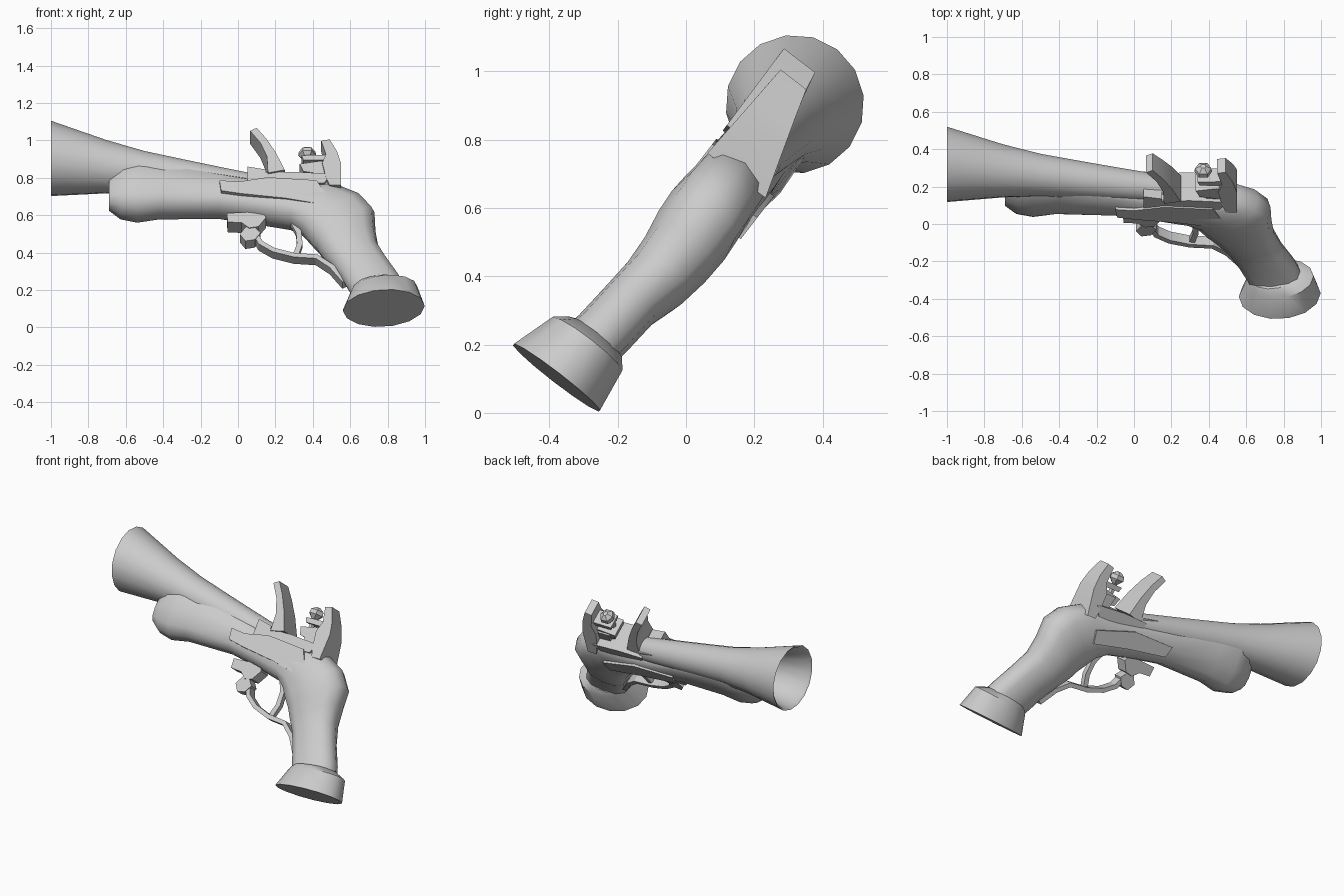
import bpy, bmesh, math
from mathutils import Matrix, Vector

if "Cube" in bpy.data.objects:
    bpy.data.objects.remove(bpy.data.objects["Cube"])

# Local frame: x along the gun, y across it, z up in the gun's plane; then rolled about x
ROLL = Matrix.Rotation(-math.atan2(0.61, 0.79), 4, 'X')


def finish(name, bm, angle=40):
    bmesh.ops.recalc_face_normals(bm, faces=bm.faces)
    bm.transform(ROLL)
    me = bpy.data.meshes.new(name)
    bm.to_mesh(me)
    bm.free()
    ob = bpy.data.objects.new(name, me)
    bpy.context.collection.objects.link(ob)
    bpy.ops.object.select_all(action='DESELECT')
    ob.select_set(True)
    bpy.context.view_layer.objects.active = ob
    bpy.ops.object.shade_smooth_by_angle(angle=math.radians(angle))
    return ob


def loft(name, rings, angle=40):
    """Skin a list of equal-length point rings and cap both ends."""
    bm = bmesh.new()
    vs = [[bm.verts.new(p) for p in r] for r in rings]
    n = len(vs[0])
    for a, b in zip(vs, vs[1:]):
        for i in range(n):
            j = (i + 1) % n
            bm.faces.new((a[i], a[j], b[j], b[i]))
    bm.faces.new(vs[0])
    bm.faces.new(vs[-1])
    return finish(name, bm, angle)


def section(top, bottom, yc, hw, upper=0.8, n=12, lower=0.8):
    """Rounded section spanning two points of the side profile; small powers are squarer."""
    t, b = Vector((top[0], yc, top[1])), Vector((bottom[0], yc, bottom[1]))
    mid, half = (t + b) / 2, (t - b) / 2
    pts = []
    for i in range(n):
        a = 2 * math.pi * i / n
        c, s = math.cos(a), math.sin(a)
        power = upper if c > 1e-6 else lower
        c = math.copysign(abs(c) ** power, c)
        s = math.copysign(abs(s) ** power, s)
        pts.append(mid + half * c + Vector((0, hw * s, 0)))
    return pts


def plate(name, profile, left, right, angle=35):
    """Side profile (x, z) extruded across; left/right are functions of z."""
    sides = [[(x, f(z), z) for x, z in profile] for f in (left, right)]
    return loft(name, sides, angle)


def ramp(z0, y0, z1, y1):
    return lambda z: y0 + (y1 - y0) * min(1, max(0, (z - z0) / (z1 - z0)))


def flat(y):
    return lambda z: y


# Stock: fore-end with squared upper lips, lock area and grip in one skin
stock = [
    ((-.69, .755), (-.69, .58), -.295, .065),
    ((-.61, .835), (-.63, .535), -.295, .11, .5),
    ((-.53, .845), (-.54, .515), -.295, .12, .45),
    ((-.40, .83), (-.42, .535), -.295, .11, .45),
    ((-.10, .76), (-.10, .535), -.30, .105, .5),
    ((.10, .72), (.10, .50), -.30, .11, .6),
    ((.32, .70), (.28, .46), -.305, .115),
    ((.52, .70), (.34, .41), -.31, .115),
    ((.66, .63), (.38, .35), -.31, .12),
    ((.73, .54), (.42, .30), -.305, .12),
    ((.735, .42), (.45, .25), -.30, .11),
    ((.75, .31), (.50, .18), -.305, .10),
    ((.80, .20), (.55, .09), -.325, .088),
    ((.87, .07), (.59, .00), -.335, .088),
    ((.90, .00), (.61, -.04), -.345, .09),
]
loft("stock_and_grip", [section(*r) for r in stock], 50)

# Flared butt cap with flat end
cap = [
    ((.88, .03), (.61, -.01), -.345, .10),
    ((.96, .00), (.60, -.04), -.352, .132),
    ((.998, -.135), (.56, -.165), -.363, .163),
]
loft("butt_cap", [section(*r, 1, 14, 1) for r in cap], 35)

# Flared barrel, hollow at the muzzle
barrel = [(.16, .076), (-.10, .09), (-.30, .102), (-.50, .115), (-.70, .143),
          (-.86, .175), (-1.0, .203),
          (-.99, .19), (-.80, .14), (-.55, .09), (-.30, .05)]


def circle(x, r, n=16):
    u = .91 - .188 * (x + 1)
    return [(x, -.30 + r * math.sin(2 * math.pi * i / n),
             u + r * math.cos(2 * math.pi * i / n)) for i in range(n)]


loft("barrel", [circle(x, r) for x, r in barrel], 50)

# Lock plate on the near side, smaller side plate on the far side
plate("lock_plate", [(-.10, .67), (-.09, .60), (.02, .58), (.25, .55), (.44, .51),
                     (.47, .58), (.42, .67), (.16, .69), (.0, .66)], flat(-.42), flat(-.36))
plate("side_plate", [(-.08, .66), (-.06, .59), (.20, .55), (.44, .50), (.46, .58),
                     (.20, .66)], flat(-.25), flat(-.184))

# Breech block and pan along the top
plate("breech_block", [(.05, .77), (.05, .66), (.15, .66), (.15, .75)],
      flat(-.41), flat(-.24))
plate("priming_pan", [(.13, .73), (.15, .66), (.46, .66), (.50, .72), (.30, .735)],
      flat(-.41), flat(-.22))

# Frizzen: curved tapering striking plate
plate("frizzen", [(.065, 1.0), (.10, 1.02), (.15, .95), (.20, .86), (.25, .74),
                  (.16, .72), (.155, .83), (.12, .92)],
      ramp(.72, -.42, 1.0, -.425), ramp(.72, -.24, 1.0, -.31))

# Cock (hammer) with its upright spur
plate("hammer", [(.55, .64), (.55, .80), (.53, .88), (.49, .965), (.445, .955),
                 (.47, .86), (.45, .80), (.47, .70), (.49, .64)],
      ramp(.64, -.415, .96, -.395), ramp(.64, -.20, .96, -.30))
plate("lower_jaw", [(.33, .80), (.35, .75), (.50, .72), (.52, .80), (.44, .82)],
      flat(-.395), flat(-.28))
plate("upper_jaw", [(.34, .865), (.35, .835), (.49, .835), (.49, .87)],
      flat(-.385), flat(-.295))
plate("hammer_neck", [(.37, .80), (.40, .66), (.50, .66), (.50, .80)],
      flat(-.39), flat(-.27))


# Jaw screw: shank and faceted knob
def knob_ring(z, r, n=6):
    return [(.37 + r * math.cos(2 * math.pi * i / n),
             -.34 + r * math.sin(2 * math.pi * i / n), z) for i in range(n)]


loft("jaw_screw", [knob_ring(z, r) for z, r in
                   [(.80, .018), (.87, .018), (.90, .048), (.925, .044), (.945, .015)]], 20)


# Trigger guard and trigger: flat straps swept along side-view paths
def strap(name, path, thick, width, yc=-.30):
    rings = []
    for i, p in enumerate(path):
        a, b = Vector(path[max(i - 1, 0)]), Vector(path[min(i + 1, len(path) - 1)])
        d = (b - a).normalized()
        nx, nz = -d.y * thick / 2, d.x * thick / 2
        rings.append([(p[0] + s * nx, yc + t * width / 2, p[1] + s * nz)
                      for s, t in ((1, 1), (1, -1), (-1, -1), (-1, 1))])
    return loft(name, rings, 30)


strap("trigger_guard", [(.06, .46), (.085, .40), (.12, .32), (.19, .27), (.30, .235),
                        (.42, .225), (.50, .16), (.57, .06)], .028, .06)
strap("trigger", [(.29, .48), (.325, .40), (.33, .32), (.31, .25)], .03, .035)

# Guard front mount and its drooping finial
plate("guard_mount", [(-.06, .51), (-.055, .45), (.02, .445), (.06, .41), (.11, .42),
                      (.15, .48), (.13, .52)], flat(-.34), flat(-.25))
plate("guard_finial", [(.01, .37), (.04, .325), (.09, .335), (.12, .38), (.08, .43), (.04, .42)],
      flat(-.335), flat(-.265))
